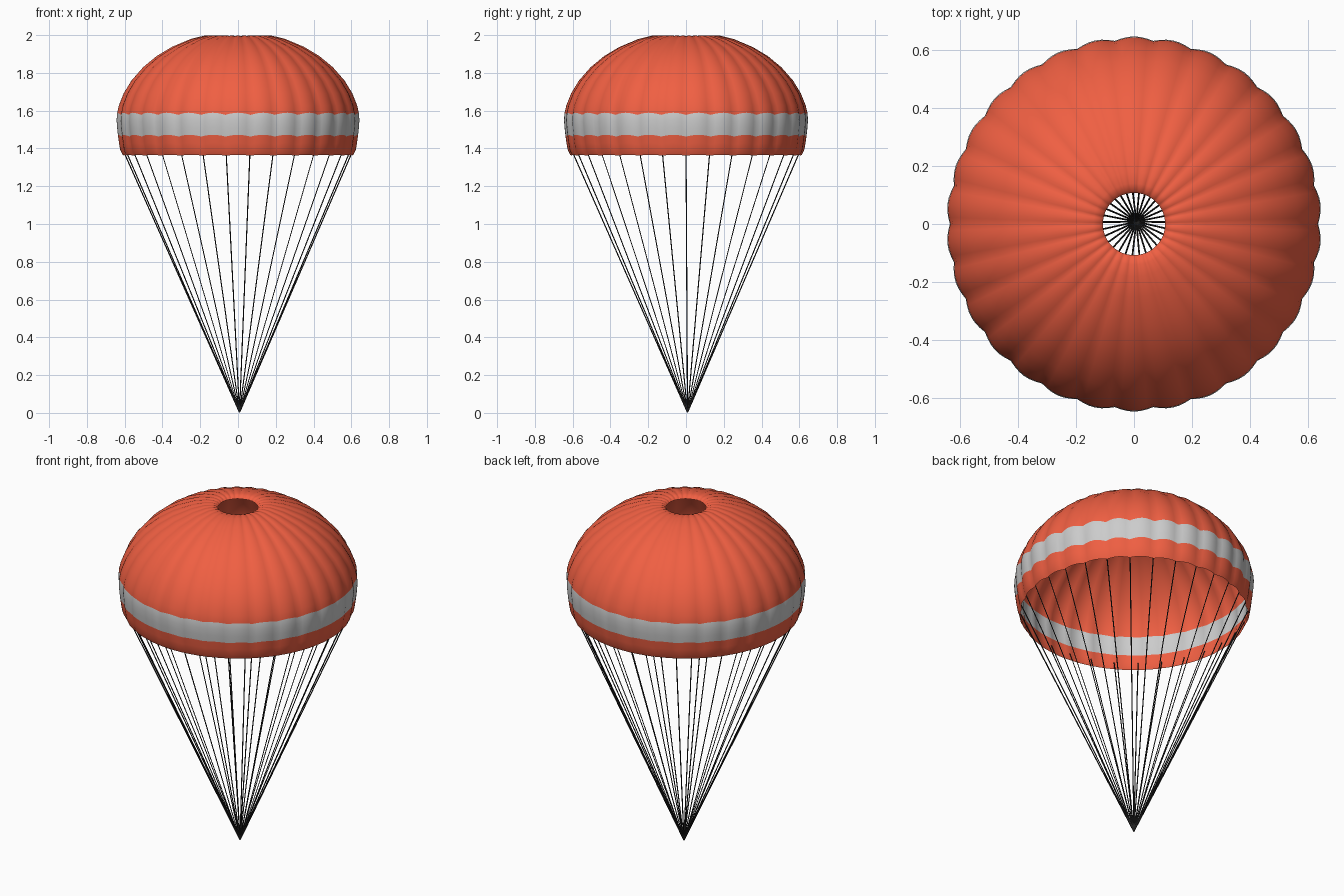
import bpy, bmesh, math
from mathutils import Vector

if "Cube" in bpy.data.objects:
    bpy.data.objects.remove(bpy.data.objects["Cube"])

GORES, PER = 30, 6
N = GORES * PER


def material(name, rgb):
    m = bpy.data.materials.new(name)
    m.diffuse_color = (*rgb, 1)
    m.use_nodes = True
    m.node_tree.nodes["Principled BSDF"].inputs["Base Color"].default_value = m.diffuse_color
    return m


red = material("red_fabric", (0.87, 0.115, 0.055))
grey = material("grey_band", (0.55, 0.55, 0.55))
dark = material("dark_cord", (0.02, 0.02, 0.02))

# Canopy profile (radius, height, puff) from vent to hem
profile = [(0.107, 1.978, .002), (0.118, 1.989, .004), (0.14, 1.994, .004),
           (0.18, 1.993, .004), (0.25, 1.975, .005), (0.35, 1.933, .005),
           (0.43, 1.884, .006), (0.50, 1.825, .007), (0.56, 1.755, .008),
           (0.60, 1.688, .009), (0.624, 1.625, .01), (0.632, 1.578, .011),
           (0.634, 1.54, .012), (0.631, 1.50, .012), (0.627, 1.463, .012),
           (0.621, 1.42, .012), (0.617, 1.388, .01), (0.606, 1.362, .008)]
BAND = range(11, 14)

# Puffed gores: bulge along the profile normal between the seams
bm = bmesh.new()
rings = []
for i, (r, z, puff) in enumerate(profile):
    a, b = profile[max(i - 1, 0)], profile[min(i + 1, len(profile) - 1)]
    n = Vector((a[1] - b[1], b[0] - a[0])).normalized()
    if i < 3:
        n = Vector((0, 1))
    ring = []
    for k in range(N):
        t = 2 * math.pi * k / N
        s = abs(math.sin(t * GORES / 2)) * puff
        lift = s * 0.9 if i >= 11 else 0
        rr, zz = r + n.x * s, z + n.y * s + lift
        ring.append(bm.verts.new((rr * math.cos(t), rr * math.sin(t), zz)))
    rings.append(ring)
for i in range(len(rings) - 1):
    for k in range(N):
        j = (k + 1) % N
        f = bm.faces.new((rings[i][k], rings[i + 1][k], rings[i + 1][j], rings[i][j]))
        f.smooth = True
        f.material_index = 1 if i in BAND else 0
me = bpy.data.meshes.new("canopy")
bm.to_mesh(me)
bm.free()
me.materials.append(red)
me.materials.append(grey)
canopy = bpy.data.objects.new("canopy", me)
bpy.context.collection.objects.link(canopy)

# Suspension lines from each seam down to one point
curve = bpy.data.curves.new("suspension_lines", "CURVE")
curve.dimensions = "3D"
curve.bevel_depth = 0.003
curve.bevel_resolution = 0
for g in range(GORES):
    t = 2 * math.pi * g / GORES
    sp = curve.splines.new("POLY")
    sp.points.add(1)
    sp.points[0].co = (0.617 * math.cos(t), 0.617 * math.sin(t), 1.41, 1)
    sp.points[1].co = (0.008, 0.008, 0.002, 1)
curve.materials.append(dark)
lines = bpy.data.objects.new("suspension_lines", curve)
bpy.context.collection.objects.link(lines)
